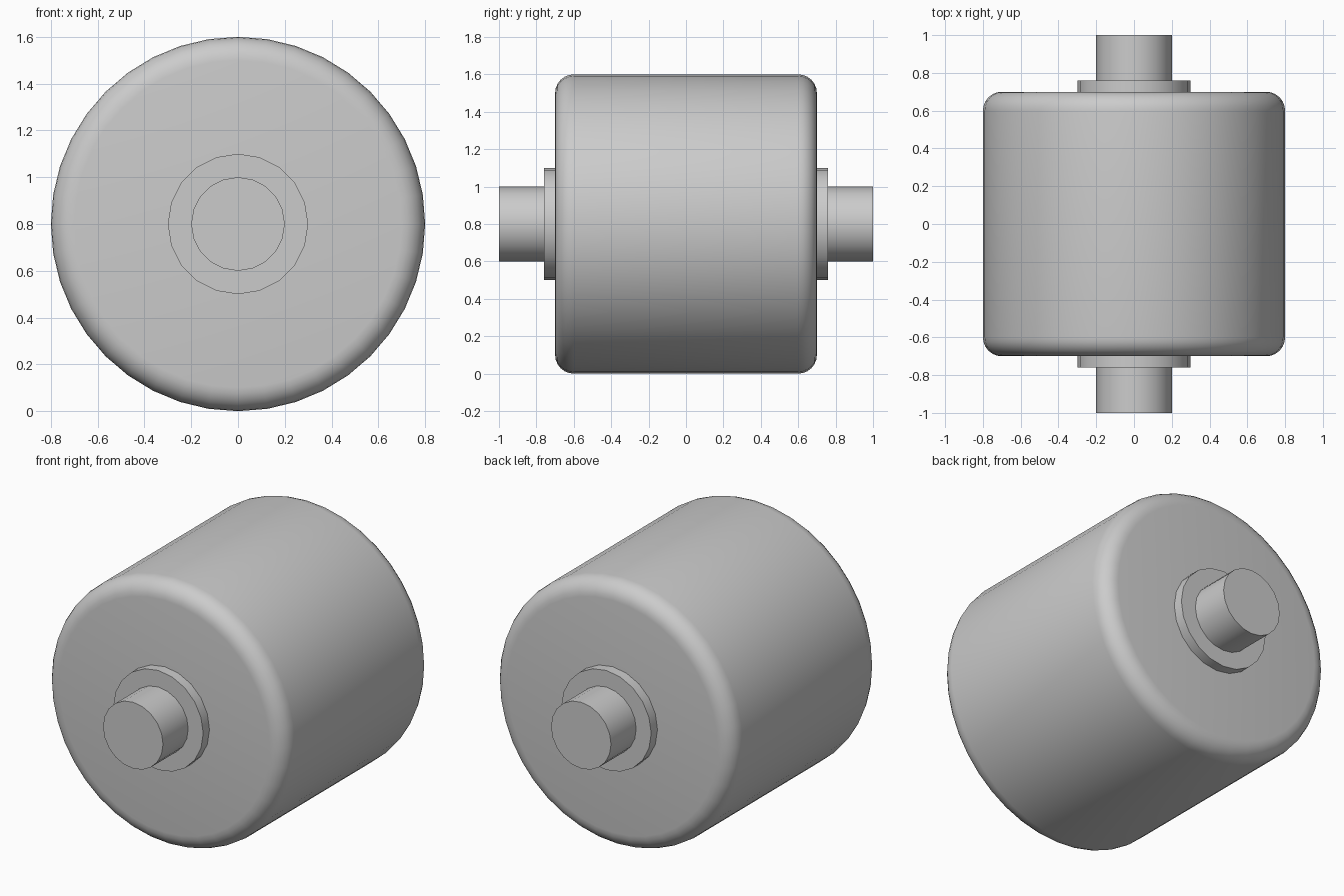
import bpy
import math

cube = bpy.data.objects.get("Cube")
if cube:
    bpy.data.objects.remove(cube, do_unlink=True)

# Single grey finish
grey = bpy.data.materials.new("plain_grey")
grey.use_nodes = True
colour = (0.6, 0.6, 0.6, 1)
grey.diffuse_color = colour
grey.node_tree.nodes["Principled BSDF"].inputs["Base Color"].default_value = colour

CENTRE_Z = 0.8


def cylinder(name, radius, y0, y1, sides, bevel=0):
    """Cylinder lying along y, with optionally rounded rims."""
    bpy.ops.mesh.primitive_cylinder_add(
        vertices=sides, radius=radius, depth=y1 - y0,
        location=(0, (y0 + y1) / 2, CENTRE_Z), rotation=(math.pi / 2, 0, 0))
    obj = bpy.context.object
    obj.name = name
    obj.data.materials.append(grey)
    if bevel:
        mod = obj.modifiers.new("rounded_rims", "BEVEL")
        mod.width = bevel
        mod.segments = 6
        mod.limit_method = "ANGLE"
        mod.angle_limit = math.radians(60)
        bpy.ops.object.modifier_apply(modifier=mod.name)
    bpy.ops.object.shade_smooth_by_angle(angle=math.radians(35))
    return obj


# Roller drum with rounded rims
cylinder("drum", 0.8, -0.7, 0.7, 40, bevel=0.1)

# Collar and axle stub at each end
for side, sign in (("front", -1), ("back", 1)):
    for part, radius, inner, outer, sides in (
            ("collar", 0.3, 0.7, 0.76, 20),
            ("axle", 0.2, 0.76, 1.0, 20)):
        y0, y1 = sorted((sign * inner, sign * outer))
        cylinder(f"{side}_{part}", radius, y0, y1, sides)
